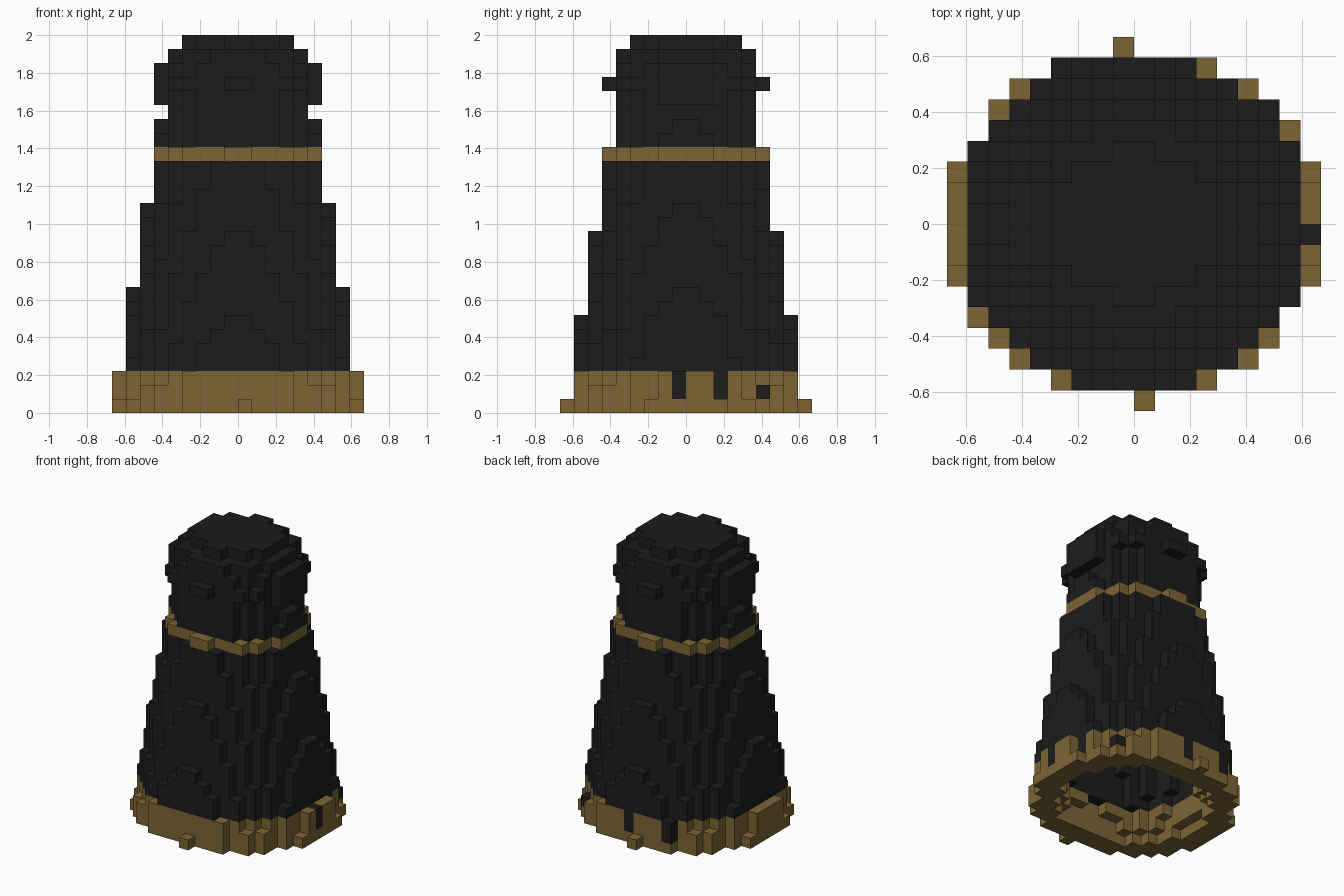
import bpy
import bmesh
from mathutils import Vector

cube = bpy.data.objects.get("Cube")
if cube:
    bpy.data.objects.remove(cube, do_unlink=True)

V = 2 / 27          # block edge length
HALF, ROWS = 9, 27  # grid half width and height in blocks


def make_material(name, rgb):
    mat = bpy.data.materials.new(name)
    mat.use_nodes = True
    mat.diffuse_color = (*rgb, 1)
    mat.node_tree.nodes["Principled BSDF"].inputs["Base Color"].default_value = (*rgb, 1)
    return mat


black = make_material("charcoal black", (0.0115, 0.0115, 0.0115))
gold = make_material("dull gold", (0.2, 0.13, 0.036))


def in_ellipse(x, y, rx, ry):
    return rx > 0 and ry > 0 and (x / rx) ** 2 + (y / ry) ** 2 < 1


def solid(i, j, k):
    """True when the block at grid place i, j, k is filled."""
    if not 0 <= k < ROWS:
        return False
    x, y = i + 0.5, j + 0.5
    # Tapering tower, oval in plan
    rx, ry = 8.995 - k / 6, 8.555 - k / 6
    tower = k < 22 and in_ellipse(x, y, rx, ry)
    # Slight twist on the lowest rows
    if abs(y) > 8 and x * y > 0:
        tower = False
    if abs(x) == 7.5 and abs(y) == 4.5 and x * y < 0:
        tower = False
    # Rounded cap
    dome = k >= 20 and (x / 6) ** 2 + (y / 5.58) ** 2 + ((k - 23) / 4.05) ** 2 < 1
    # Open hollow from the underside, its wall thinner at the rim
    wall = min(2.6, 2.1 + 0.25 * k)
    hollow = k < 23 and in_ellipse(x, y, rx - wall, ry - wall)
    return (tower or dome) and not hollow


filled = {(i, j, k) for i in range(-HALF, HALF) for j in range(-HALF, HALF)
          for k in range(ROWS) if solid(i, j, k)}

# Black gaps in the gold hem: four two-row slits and one single block
gaps = {(i, j, k) for i, j in ((8, -1), (7, 2), (0, 7), (-4, 7)) for k in (1, 2)}
gaps.add((6, 5, 1))


def build_part(name, first, last, base, accent=None):
    """Skin the exposed sides of all blocks in rows first to last - 1."""
    bm = bmesh.new()
    corners = {}

    def corner(p):
        key = tuple(round(c) for c in p)
        if key not in corners:
            corners[key] = bm.verts.new(Vector(key) * V)
        return corners[key]

    for cell in sorted(filled):
        if not first <= cell[2] < last:
            continue
        for axis in range(3):
            u, w = Vector(), Vector()
            u[(axis + 1) % 3] = w[(axis + 2) % 3] = 1
            for side in (0, 1):
                near = list(cell)
                near[axis] += 2 * side - 1
                if tuple(near) in filled:
                    continue
                o = Vector(cell)
                o[axis] += side
                ring = [o, o + u, o + u + w, o + w]
                if not side:
                    ring.reverse()
                face = bm.faces.new([corner(p) for p in ring])
                face.material_index = int(accent is not None and cell in gaps)
    mesh = bpy.data.meshes.new(name)
    bm.to_mesh(mesh)
    bm.free()
    mesh.materials.append(base)
    if accent:
        mesh.materials.append(accent)
    bpy.context.collection.objects.link(bpy.data.objects.new(name, mesh))


build_part("hem", 0, 3, gold, black)
build_part("body", 3, 18, black)
build_part("neck_band", 18, 19, gold)
build_part("head", 19, ROWS, black)
